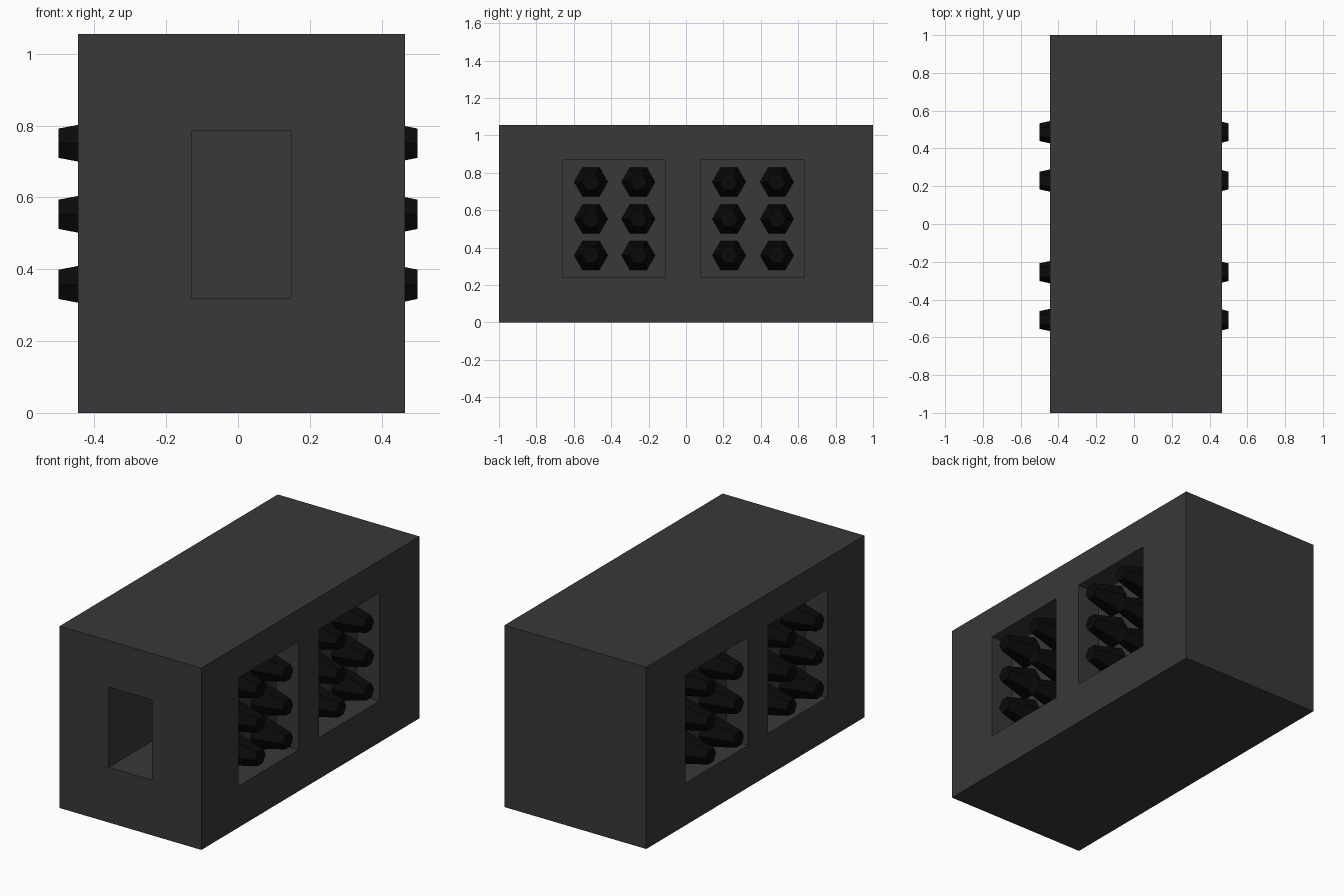
import bpy, bmesh, math

if "Cube" in bpy.data.objects:
    bpy.data.objects.remove(bpy.data.objects["Cube"])


def material(name, v):
    m = bpy.data.materials.new(name)
    m.diffuse_color = (v, v, v, 1)
    m.use_nodes = True
    m.node_tree.nodes["Principled BSDF"].inputs["Base Color"].default_value = m.diffuse_color
    return m


def make_object(name, bm, mat=None):
    bmesh.ops.recalc_face_normals(bm, faces=bm.faces)
    me = bpy.data.meshes.new(name)
    bm.to_mesh(me)
    bm.free()
    if mat:
        me.materials.append(mat)
    ob = bpy.data.objects.new(name, me)
    bpy.context.collection.objects.link(ob)
    return ob


def box(name, lo, hi, mat=None):
    bm = bmesh.new()
    bmesh.ops.create_cube(bm, size=1)
    for v in bm.verts:
        v.co = [(lo[i] + hi[i]) / 2 + v.co[i] * (hi[i] - lo[i]) for i in range(3)]
    return make_object(name, bm, mat)


def cut(target, name, lo, hi):
    cutter = box(name, lo, hi)
    cutter.hide_render = True
    mod = target.modifiers.new(name, 'BOOLEAN')
    mod.operation = 'DIFFERENCE'
    mod.solver = 'EXACT'
    mod.object = cutter
    bpy.context.view_layer.objects.active = target
    bpy.ops.object.modifier_apply(modifier=mod.name)
    bpy.data.objects.remove(cutter)


def stud(name, x_tip, x_base, y, z, mat):
    # six-sided frustum along x, corners pointing along y
    bm = bmesh.new()
    rings = []
    for x, r in ((x_tip, 0.047), (x_base, 0.091)):
        rings.append([bm.verts.new((x, y + r * math.cos(a), z + r * math.sin(a)))
                      for a in (math.pi / 3 * i for i in range(6))])
    tip, base = rings
    bm.faces.new(tip)
    bm.faces.new(base)
    for i in range(6):
        j = (i + 1) % 6
        bm.faces.new((tip[i], tip[j], base[j], base[i]))
    return make_object(name, bm, mat)


grey = material("dark_grey", 0.04)
black = material("black", 0.003)

X0, X1, H = -0.445, 0.465, 1.055

# Main housing with a front socket and two bays per side
housing = box("housing", (X0, -1, 0), (X1, 1, H), grey)
cut(housing, "front_socket_cutter", (-0.13, -1.1, 0.32), (0.147, -0.5, 0.785))
for y0, y1 in ((-0.66, -0.11), (0.08, 0.633)):
    cut(housing, "right_bay_cutter", (X1 - 0.145, y0, 0.24), (X1 + 0.1, y1, 0.868))
for y0, y1 in ((-0.66, -0.117), (0.066, 0.64)):
    cut(housing, "left_bay_cutter", (X0 - 0.1, y0, 0.245), (X0 + 0.14, y1, 0.872))

# Tapered studs filling the bays, 2 x 3 each
for side, bay_floor, label in ((1, X1 - 0.15, "right"), (-1, X0 + 0.145, "left")):
    for y in (-0.508, -0.255, 0.23, 0.486):
        for z in (0.358, 0.553, 0.751):
            stud(label + "_stud", side * 0.5, bay_floor, y, z, black)
